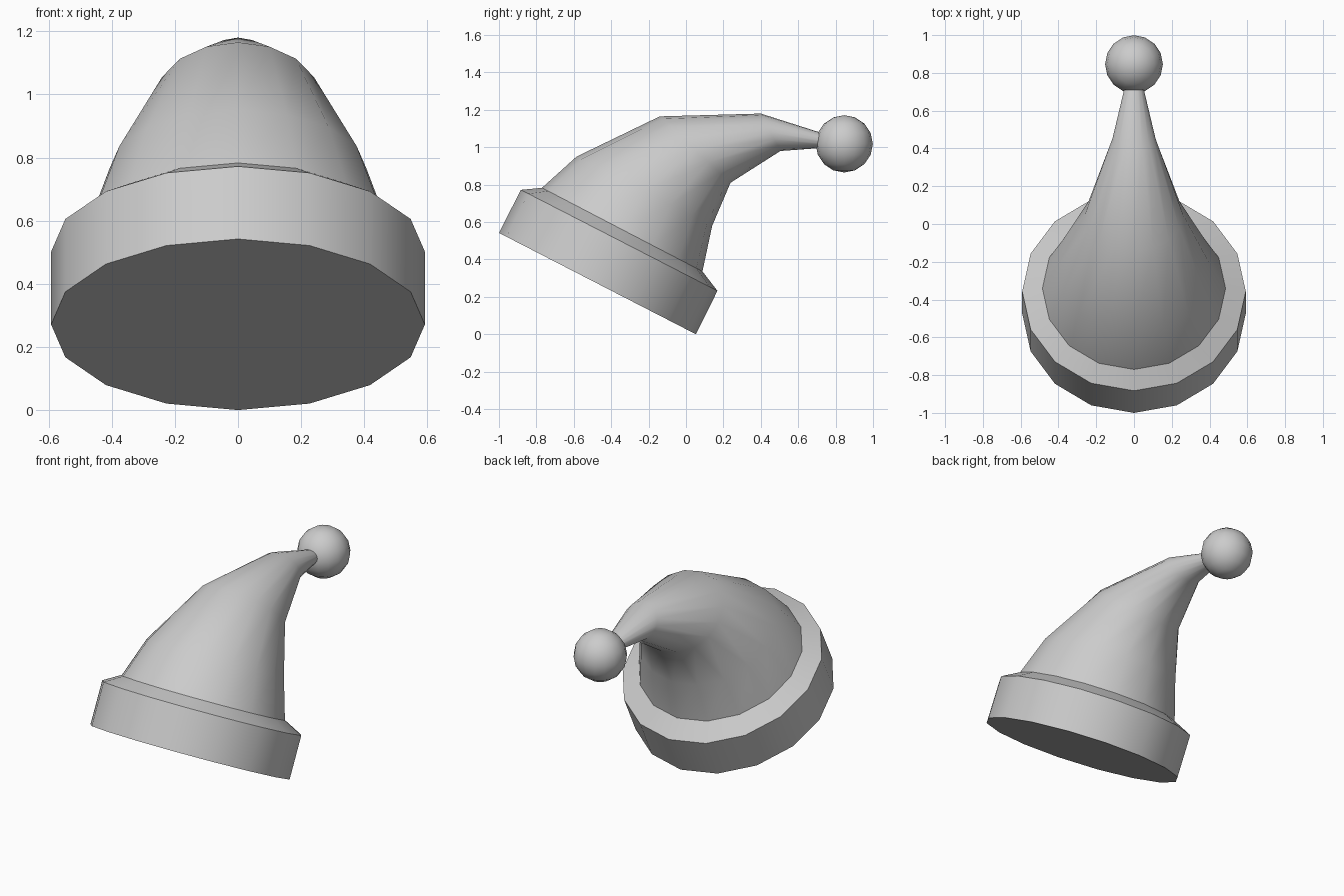
import bpy, bmesh
from math import pi, sin, cos, radians

if "Cube" in bpy.data.objects:
    bpy.data.objects.remove(bpy.data.objects["Cube"])

SIDES = 16


def loft(name, rings, cap_bottom=False):
    """Skin tilted circles; each ring = (upper y, z), (lower y, z), radius across x."""
    bm = bmesh.new()
    loops = []
    for (ay, az), (by, bz), r in rings:
        cy, cz, hy, hz = (ay + by) / 2, (az + bz) / 2, (ay - by) / 2, (az - bz) / 2
        loops.append([bm.verts.new((r * sin(a), cy + hy * cos(a), cz + hz * cos(a)))
                      for a in (2 * pi * i / SIDES for i in range(SIDES))])
    for lo, hi in zip(loops, loops[1:]):
        for i in range(SIDES):
            j = (i + 1) % SIDES
            bm.faces.new((lo[i], lo[j], hi[j], hi[i]))
    if cap_bottom:
        bm.faces.new(loops[0][::-1])
    mesh = bpy.data.meshes.new(name)
    bm.to_mesh(mesh)
    bm.free()
    ob = bpy.data.objects.new(name, mesh)
    bpy.context.collection.objects.link(ob)
    return ob


def smooth(ob, angle):
    bpy.ops.object.select_all(action='DESELECT')
    ob.select_set(True)
    bpy.context.view_layer.objects.active = ob
    bpy.ops.object.shade_smooth_by_angle(angle=radians(angle))


# Thick brim band with a bevelled top, closed underneath
base = ((-0.77, 0.783), (0.088, 0.336), 0.485)
brim = loft("brim", [
    ((-1.0, 0.542), (0.053, 0.0), 0.592),
    ((-0.883, 0.772), (0.168, 0.232), 0.592),
    base,
], cap_bottom=True)
smooth(brim, 30)

# Drooping cone that bends backwards and ends inside the ball
cone = loft("hat_cone", [
    base,
    ((-0.585, 0.95), (0.14, 0.58), 0.407),
    ((-0.14, 1.165), (0.238, 0.81), 0.26),
    ((0.40, 1.18), (0.505, 0.98), 0.114),
    ((0.745, 1.07), (0.755, 0.998), 0.043),
])
smooth(cone, 60)

# Ball on the tip
bpy.ops.mesh.primitive_uv_sphere_add(segments=16, ring_count=8, radius=0.153,
                                     location=(0, 0.846, 1.018))
ball = bpy.context.object
ball.name = "tip_ball"
smooth(ball, 40)
